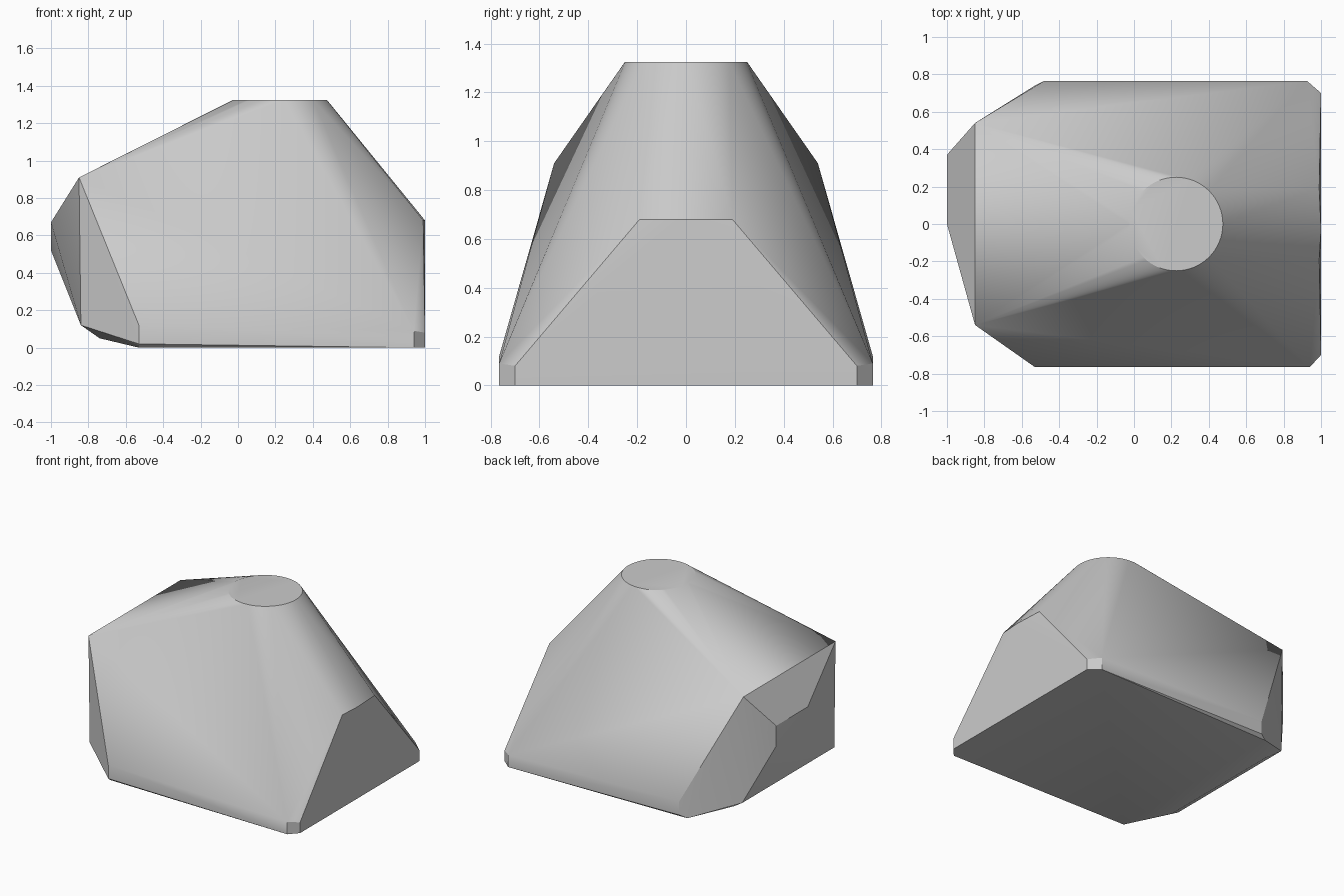
import bpy, bmesh
from math import cos, sin, tau, radians

cube = bpy.data.objects.get("Cube")
if cube:
    bpy.data.objects.remove(cube)

grey = bpy.data.materials.new("light_grey")
grey.use_nodes = True
colour = (0.6, 0.6, 0.6, 1)
grey.diffuse_color = colour
grey.node_tree.nodes["Principled BSDF"].inputs["Base Color"].default_value = colour

# round flat top
SEGMENTS = 64
points = [(0.225 + 0.25 * cos(tau * i / SEGMENTS), 0.25 * sin(tau * i / SEGMENTS), 1.325)
          for i in range(SEGMENTS)]

# corners shared by the front and back halves
for side, shoulder, corner in ((-1, -0.53, 0.94), (1, -0.48, 0.925)):
    half = [
        (-0.85, 0.54, 0.91), (-0.84, 0.54, 0.12),           # narrow end
        (-0.74, 0.49, 0.05), (-0.53, 0.74, 0),              # bevelled underside
        (shoulder, 0.765, 0.02), (shoulder, 0.765, 0.12),   # widest edge
        (corner, 0.765, 0), (corner, 0.765, 0.09),          # clipped corner
        (1, 0.7, 0), (1, 0.7, 0.08),
        (0.99, 0.19, 0.68),                                 # top of the flat end
    ]
    points += [(x, side * y, z) for x, y, z in half]

# lopsided nose at the narrow end and ridge on the flat end
points += [(-1, 0, 0.67), (-1, 0.37, 0.67), (-1, 0.37, 0.52), (1, -0.03, 0.68)]

# wrap the corners in one convex shell
bm = bmesh.new()
for p in points:
    bm.verts.new(p)
hull = bmesh.ops.convex_hull(bm, input=bm.verts)
loose = [v for v in bm.verts if not v.link_faces]
bmesh.ops.delete(bm, geom=loose, context='VERTS')
bmesh.ops.dissolve_limit(bm, angle_limit=radians(0.3), verts=bm.verts, edges=bm.edges)
bmesh.ops.recalc_face_normals(bm, faces=bm.faces)

mesh = bpy.data.meshes.new("faceted_shell")
bm.to_mesh(mesh)
bm.free()
mesh.materials.append(grey)
shell = bpy.data.objects.new("faceted_shell", mesh)
bpy.context.collection.objects.link(shell)

bpy.context.view_layer.objects.active = shell
shell.select_set(True)
bpy.ops.object.shade_smooth_by_angle(angle=radians(25))
